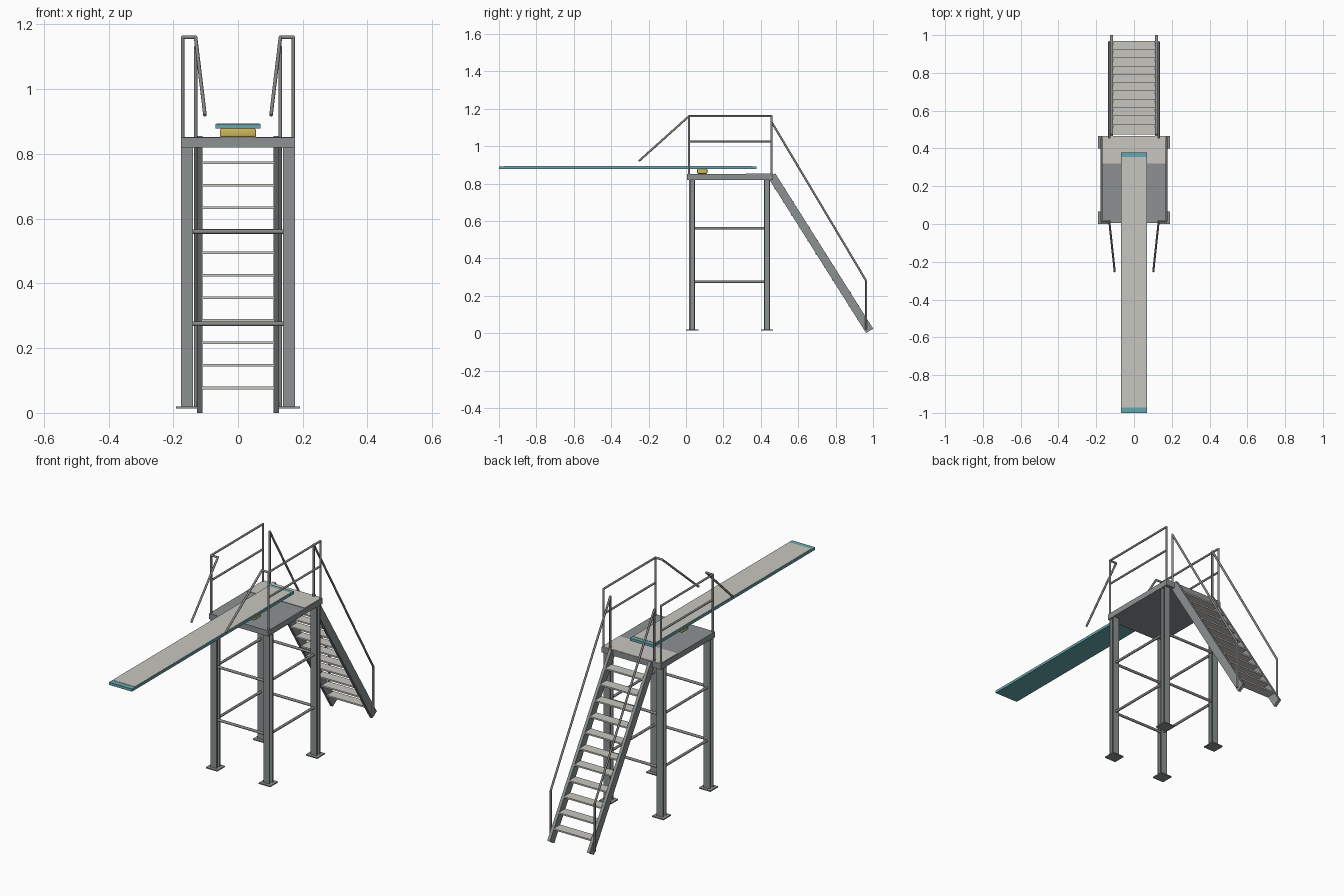
import bpy, bmesh, math
from mathutils import Vector, Matrix

if "Cube" in bpy.data.objects:
    bpy.data.objects.remove(bpy.data.objects["Cube"])


def material(name, rgb):
    m = bpy.data.materials.new(name)
    m.diffuse_color = (*rgb, 1)
    m.use_nodes = True
    m.node_tree.nodes["Principled BSDF"].inputs["Base Color"].default_value = m.diffuse_color
    return m


STEEL = material("grey steel", (0.265, 0.285, 0.29))
TUBE = material("rail grey", (0.24, 0.24, 0.235))
GRIT = material("pale grit", (0.58, 0.565, 0.53))
TEAL = material("teal", (0.13, 0.39, 0.42))
YELLOW = material("yellow", (0.62, 0.47, 0.10))


def finish(bm, name, mat, smooth=False):
    bmesh.ops.recalc_face_normals(bm, faces=bm.faces)
    me = bpy.data.meshes.new(name)
    bm.to_mesh(me)
    bm.free()
    me.materials.append(mat)
    ob = bpy.data.objects.new(name, me)
    bpy.context.collection.objects.link(ob)
    if smooth:
        bpy.ops.object.select_all(action='DESELECT')
        ob.select_set(True)
        bpy.context.view_layer.objects.active = ob
        bpy.ops.object.shade_smooth_by_angle()
    return ob


def box(name, mat, x, y, z, bevel=0):
    """Box from (min, max) pairs."""
    bm = bmesh.new()
    size = [b - a for a, b in (x, y, z)]
    mid = [(a + b) / 2 for a, b in (x, y, z)]
    bmesh.ops.create_cube(bm, size=1, matrix=Matrix.Translation(mid) @ Matrix.Diagonal((*size, 1)))
    if bevel:
        bmesh.ops.bevel(bm, geom=bm.edges[:], offset=bevel, segments=3, profile=0.5, affect='EDGES')
    return finish(bm, name, mat, bevel > 0)


def prism(name, mat, points, offset):
    """Polygon swept along an offset vector."""
    bm = bmesh.new()
    f = bm.faces.new([bm.verts.new(p) for p in points])
    new = bmesh.ops.extrude_face_region(bm, geom=[f])["geom"]
    bmesh.ops.translate(bm, vec=offset, verts=[v for v in new if isinstance(v, bmesh.types.BMVert)])
    return finish(bm, name, mat)


def tube(name, points, r=0.0055):
    """Round bar through points, with ball joints at the bends."""
    bm = bmesh.new()
    pts = [Vector(p) for p in points]
    for a, b in zip(pts, pts[1:]):
        d = b - a
        rot = d.to_track_quat('Z', 'Y').to_matrix().to_4x4()
        bmesh.ops.create_cone(bm, cap_ends=True, segments=14, radius1=r, radius2=r, depth=d.length,
                              matrix=Matrix.Translation((a + b) / 2) @ rot)
    for p in pts[1:-1]:
        bmesh.ops.create_uvsphere(bm, u_segments=14, v_segments=8, radius=r, matrix=Matrix.Translation(p))
    return finish(bm, name, TUBE, True)


# platform with grit landing at the stair end
box("platform", STEEL, (-0.176, 0.176), (0.005, 0.466), (0.82, 0.85))
box("platform_landing", GRIT, (-0.174, 0.174), (0.32, 0.465), (0.849, 0.853))

# I-beam legs on base plates
LX, LY = 0.1575, (0.033, 0.433)
for sx, side in ((-1, "left"), (1, "right")):
    for cy, end in zip(LY, ("front", "back")):
        w, h, t, k = 0.0185, 0.016, 0.006, 0.004
        half = [(-w, -h), (w, -h), (w, t - h), (k, t - h), (k, h - t), (w, h - t)]
        profile = half + [(-a, -b) for a, b in half]
        # the rotated half already closes the I outline
        prism(f"{end}_{side}_leg", STEEL, [(sx * LX + a, cy + b, 0.018) for a, b in profile], (0, 0, 0.804))
        box(f"{end}_{side}_base_plate", STEEL, (sx * LX - 0.034, sx * LX + 0.034),
            (cy - 0.033, cy + 0.033), (0.014, 0.02))

# cross bars between the legs
for z in (0.275, 0.56):
    for sx in (-1, 1):
        tube("side_cross_bar", [(sx * LX, LY[0] + 0.012, z), (sx * LX, LY[1] - 0.012, z)], 0.007)
    for cy in LY:
        tube("end_cross_bar", [(-0.142, cy, z), (0.142, cy, z)], 0.007)

# springboard with grit top, on a fulcrum
box("board", TEAL, (-0.069, 0.069), (-1.0, 0.378), (0.878, 0.892))
box("board_grit", GRIT, (-0.066, 0.066), (-0.972, 0.355), (0.891, 0.8935))
box("fulcrum", YELLOW, (-0.056, 0.056), (0.06, 0.114), (0.852, 0.878), 0.005)

# guard rails, stair rails and stringers on both sides
top, bottom = Vector((0, 0.458, 0.843)), Vector((0, 0.982, 0.012))
along = (bottom - top).normalized()
across = Vector((0, -along.z, along.y)) * 0.0222
for s, side in ((-1, "left"), (1, "right")):
    x = s * 0.171
    tube(f"{side}_guard_rail", [(x, 0.457, 0.84), (x, 0.457, 1.16), (x, 0.016, 1.16),
                                (s * 0.131, 0.016, 1.16), (s * 0.102, -0.252, 0.92)])
    tube(f"{side}_front_post", [(x, 0.016, 0.84), (x, 0.016, 1.16)])
    tube(f"{side}_middle_rail", [(x, 0.016, 1.025), (x, 0.457, 1.025)])
    tube(f"{side}_stair_rail", [(s * 0.131, 0.457, 0.83), (s * 0.131, 0.457, 1.13),
                                (s * 0.131, 0.963, 0.28), (s * 0.131, 0.963, 0.02)])
    sx = Vector((s * 0.11, 0, 0))
    up = Vector((0, abs(across.y), abs(across.z)))
    prism(f"{side}_stringer", STEEL,
          [sx + top - up, sx + top + up, sx + bottom + up, sx + bottom - up], (s * 0.016, 0, 0))

# stair treads
for i in range(11):
    z = 0.077 + i * 0.0696
    y = bottom.y - (z - bottom.z) * (bottom.y - top.y) / (top.z - bottom.z)
    box(f"tread_{i + 1}", GRIT, (-0.111, 0.111), (y - 0.028, y + 0.028), (z - 0.004, z + 0.004))
